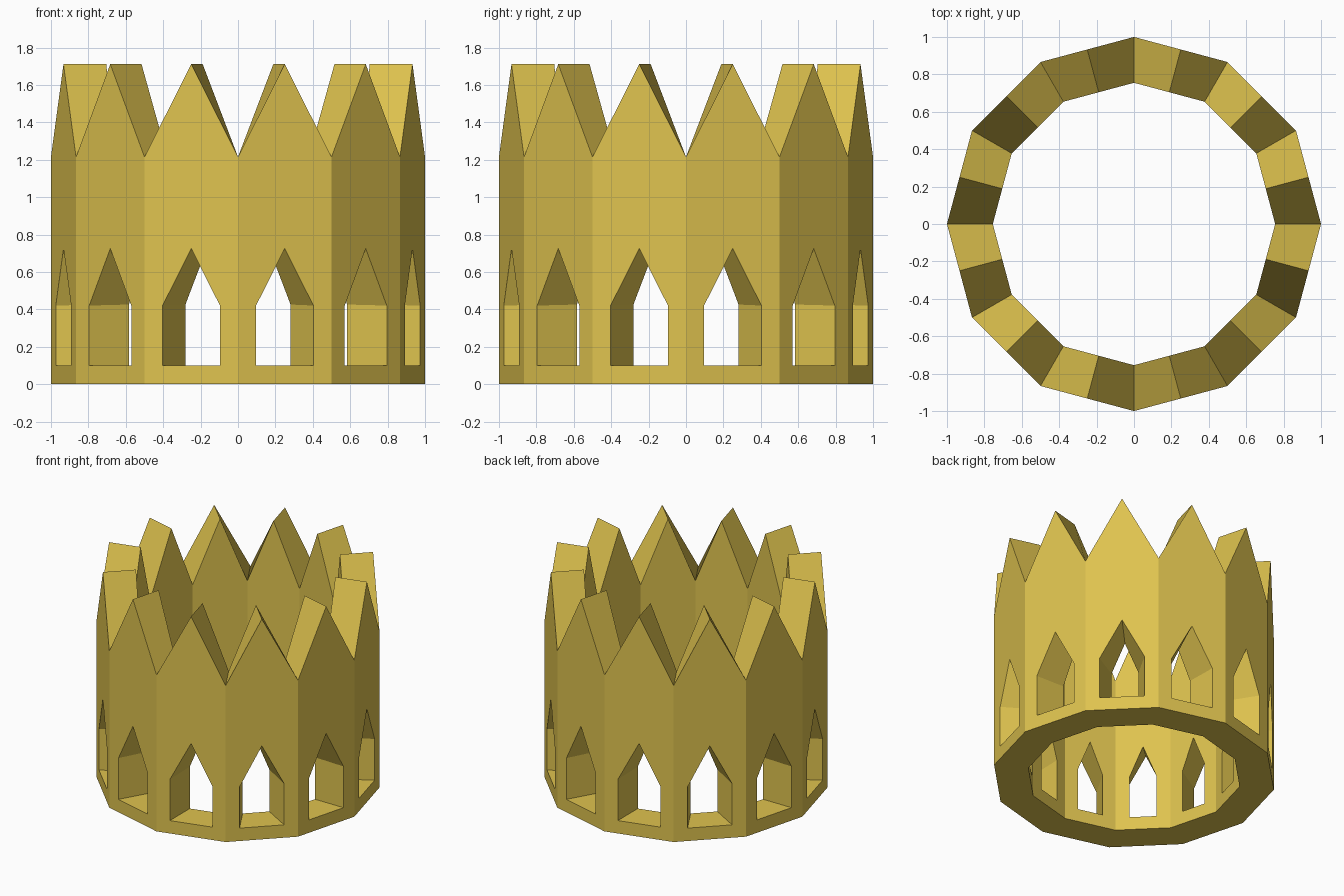
import bpy, bmesh, math

if "Cube" in bpy.data.objects:
    bpy.data.objects.remove(bpy.data.objects["Cube"])

SIDES = 12
R_OUT, R_IN = 1.0, 0.755
VALLEY, PEAK = 1.215, 1.711      # spike heights
PANEL_LOW, PANEL_TOP = 0.445, 0.941  # panel around each window
BORDER = 0.1                     # even border between panel edge and window

gold = bpy.data.materials.new("gold")
gold.diffuse_color = (0.738, 0.546, 0.077, 1)
gold.use_nodes = True
gold.node_tree.nodes["Principled BSDF"].inputs["Base Color"].default_value = gold.diffuse_color

bm = bmesh.new()


def wall_panel(a, radius):
    """Corner positions of one wall side: lower panel, window and spike."""
    p = (radius * math.cos(a), radius * math.sin(a))
    b = a + 2 * math.pi / SIDES
    q = (radius * math.cos(b), radius * math.sin(b))
    half = math.dist(p, q) / 2

    def at(u, z):
        t = (u / half + 1) / 2
        return bm.verts.new((p[0] + (q[0] - p[0]) * t, p[1] + (q[1] - p[1]) * t, z))

    slope = (PANEL_TOP - PANEL_LOW) / half
    w = half - BORDER
    tip = PANEL_TOP - BORDER * math.hypot(1, slope)
    panel = [at(-half, 0), at(half, 0), at(half, PANEL_LOW), at(0, PANEL_TOP), at(-half, PANEL_LOW)]
    window = [at(-w, BORDER), at(w, BORDER), at(w, tip - slope * w), at(0, tip), at(-w, tip - slope * w)]
    spike = [at(half, VALLEY), at(0, PEAK), at(-half, VALLEY)]
    # border around the window
    for i in range(5):
        j = (i + 1) % 5
        bm.faces.new((panel[i], panel[j], window[j], window[i]))
    # upper wall and spike
    bm.faces.new((panel[3], panel[2], spike[0], spike[1]))
    bm.faces.new((panel[4], panel[3], spike[1], spike[2]))
    return panel, window, spike


for k in range(SIDES):
    angle = 2 * math.pi * k / SIDES
    po, wo, so = wall_panel(angle, R_OUT)
    pi, wi, si = wall_panel(angle, R_IN)
    # window reveals
    for i in range(5):
        j = (i + 1) % 5
        bm.faces.new((wo[i], wo[j], wi[j], wi[i]))
    # spike tops and underside
    for i in range(2):
        bm.faces.new((so[i], so[i + 1], si[i + 1], si[i]))
    bm.faces.new((po[0], po[1], pi[1], pi[0]))

bmesh.ops.remove_doubles(bm, verts=bm.verts, dist=0.0005)
bmesh.ops.recalc_face_normals(bm, faces=bm.faces)

mesh = bpy.data.meshes.new("crown")
bm.to_mesh(mesh)
bm.free()
mesh.materials.append(gold)
bpy.context.collection.objects.link(bpy.data.objects.new("crown", mesh))
